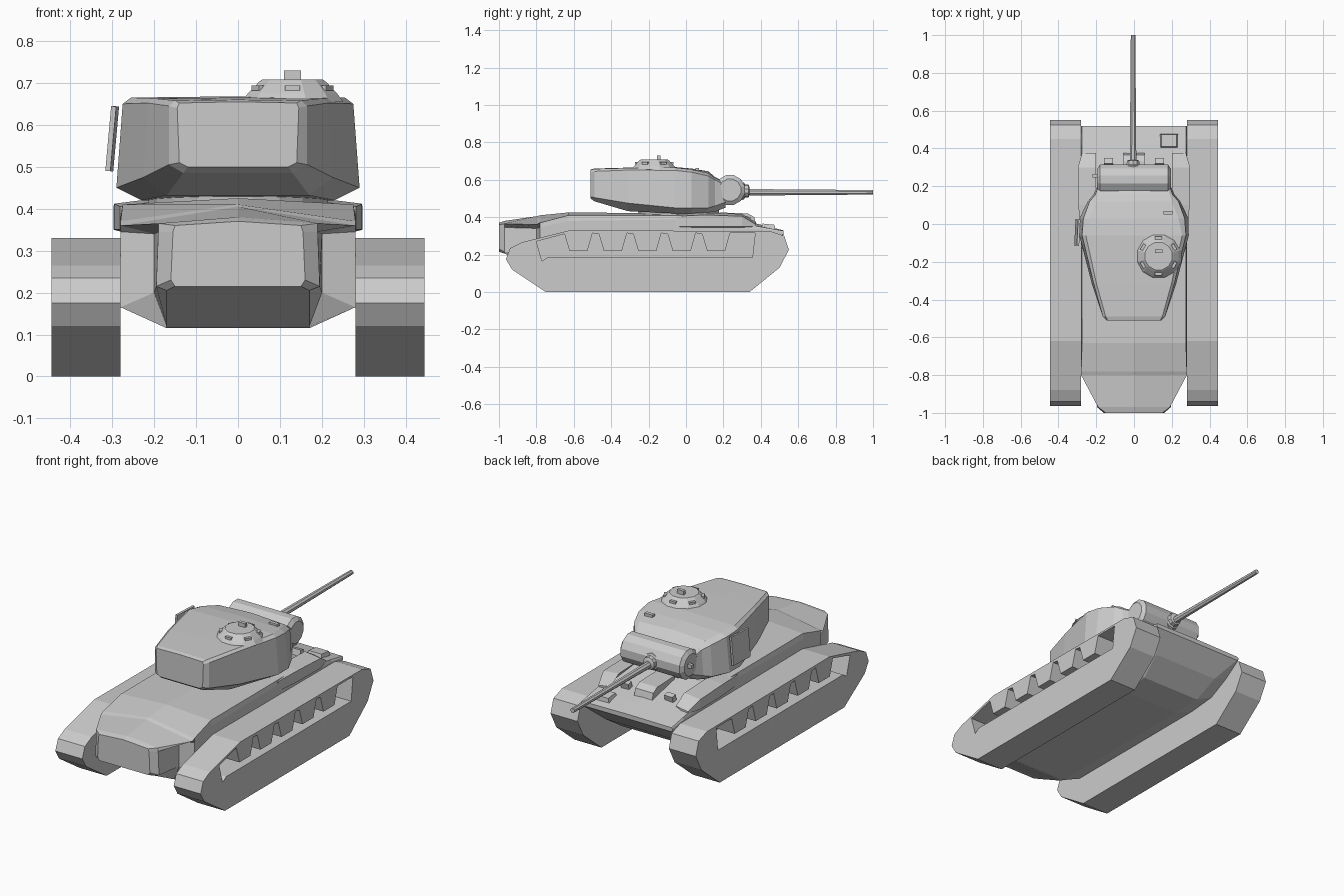
import bpy, bmesh, math
from mathutils import Vector


def make(name, bm):
    bmesh.ops.remove_doubles(bm, verts=bm.verts, dist=1e-5)
    bmesh.ops.recalc_face_normals(bm, faces=bm.faces)
    me = bpy.data.meshes.new(name)
    bm.to_mesh(me)
    bm.free()
    ob = bpy.data.objects.new(name, me)
    bpy.context.collection.objects.link(ob)
    return ob


def skin(name, rings):
    """Join matching closed rings of points and cap both ends."""
    bm = bmesh.new()
    vs = [[bm.verts.new(p) for p in r] for r in rings]
    n = len(vs[0])
    for a, b in zip(vs, vs[1:]):
        for i in range(n):
            j = (i + 1) % n
            bm.faces.new((a[i], a[j], b[j], b[i]))
    bm.faces.new(vs[0])
    bm.faces.new(vs[-1])
    return make(name, bm)


def loft(name, sections):
    """Symmetric loft: each section is (y, half outline from bottom to top)."""
    rings = []
    for y, half in sections:
        right = [(x, y, z) for x, z in half]
        left = [(-x, y, z) for x, z in reversed(half) if x > 0]
        rings.append(right + left)
    return skin(name, rings)


def prism_x(name, prof, x0, x1):
    return skin(name, [[(x, y, z) for y, z in prof] for x in (x0, x1)])


def turned(name, origin, axis, prof, n):
    """Ring stack along an axis; prof is (distance, radius)."""
    o = Vector(origin)
    rings = []
    for d, r in prof:
        ring = []
        for i in range(n):
            a = math.tau * (i + 0.5) / n
            u, v = r * math.cos(a), r * math.sin(a)
            p = {'x': (d, u, v), 'y': (u, d, v), 'z': (u, v, d)}[axis]
            ring.append(o + Vector(p))
        rings.append(ring)
    return skin(name, rings)


def box(name, loc, size, rot=(0, 0, 0), taper=1.0):
    x, y, z = (s / 2 for s in size)
    corners = ((-x, -y), (x, -y), (x, y), (-x, y))
    ob = skin(name, [[(a * k, b * k, h) for a, b in corners]
                     for h, k in ((-z, 1.0), (z, taper))])
    ob.location, ob.rotation_euler = loc, rot
    return ob


# Track units with a long side opening and hanging chute plates
track = [(-0.75, 0), (0.34, 0), (0.50, 0.13), (0.55, 0.225), (0.525, 0.30),
         (0.45, 0.325), (-0.62, 0.33), (-0.88, 0.265), (-0.94, 0.235),
         (-0.963, 0.175), (-0.93, 0.12)]
opening = [(-0.77, 0.165), (-0.74, 0.185), (0.355, 0.185), (0.37, 0.315)]
for i in reversed(range(5)):
    c = -0.575 + 0.184 * i
    opening += [(c + 0.075, 0.315), (c + 0.048, 0.22),
                (c - 0.048, 0.22), (c - 0.075, 0.31)]
opening += [(-0.67, 0.305), (-0.80, 0.27)]
for side, s in (("right", 1), ("left", -1)):
    body = prism_x("track_" + side, track, s * 0.28, s * 0.445)
    cut = prism_x("opening_cutter_" + side, opening, s * 0.30, s * 0.5)
    cut.hide_render = True
    cut.hide_viewport = True
    mod = body.modifiers.new("opening", 'BOOLEAN')
    mod.operation, mod.solver, mod.object = 'DIFFERENCE', 'EXACT', cut

# Hull from tail to glacis
loft("hull", [
    (-1.00, [(0.15, 0.215), (0.16, 0.23), (0.155, 0.345), (0.15, 0.36), (0, 0.37)]),
    (-0.97, [(0.17, 0.205), (0.195, 0.215), (0.19, 0.345), (0.19, 0.365), (0, 0.38)]),
    (-0.80, [(0.17, 0.12), (0.20, 0.20), (0.20, 0.34), (0.28, 0.36), (0, 0.405)]),
    (-0.78, [(0.17, 0.115), (0.28, 0.165), (0.28, 0.345), (0.28, 0.37), (0, 0.41)]),
    (-0.63, [(0.17, 0.115), (0.28, 0.165), (0.28, 0.38), (0.275, 0.41), (0, 0.425)]),
    (0.14, [(0.17, 0.115), (0.28, 0.165), (0.28, 0.39), (0.275, 0.41), (0, 0.42)]),
    (0.30, [(0.18, 0.13), (0.28, 0.18), (0.28, 0.34), (0.275, 0.365), (0, 0.385)]),
    (0.42, [(0.20, 0.21), (0.28, 0.24), (0.28, 0.335), (0.275, 0.345), (0, 0.355)]),
    (0.52, [(0.27, 0.305), (0.28, 0.31), (0.28, 0.322), (0.275, 0.327), (0, 0.33)]),
])

# Side bulges beside the turret ring
for side, s in (("right", 1), ("left", -1)):
    skin("ring_bulge_" + side, [
        [(s * 0.26, y, 0.34), (s * w, y, 0.35), (s * w, y, h), (s * 0.20, y, h + 0.012)]
        for y, w, h in ((-0.05, 0.281, 0.405), (0.10, 0.295, 0.412),
                        (0.30, 0.297, 0.405), (0.375, 0.275, 0.36))])

# Hoods and fittings on the glacis
prism_x("driver_hood", [(0.18, 0.36), (0.38, 0.345), (0.365, 0.40), (0.33, 0.42),
                        (0.18, 0.425)], -0.055, 0.055)
for side, s in (("right", 1), ("left", -1)):
    box("glacis_bracket_" + side, (s * 0.135, 0.33, 0.385), (0.05, 0.03, 0.035),
        (-0.25, 0, 0))
box("bow_hatch", (0.185, 0.44, 0.345), (0.10, 0.08, 0.035), (-0.1, 0, 0), 0.8)
turned("turret_ring", (0, -0.04, 0), 'z', [(0.40, 0.215), (0.44, 0.22)], 20)

# Cast turret
loft("turret", [
    (-0.51, [(0.12, 0.50), (0.14, 0.51), (0.145, 0.64), (0.14, 0.652), (0, 0.655)]),
    (-0.49, [(0.13, 0.485), (0.165, 0.505), (0.165, 0.645), (0.15, 0.658), (0, 0.66)]),
    (-0.31, [(0.17, 0.432), (0.225, 0.475), (0.215, 0.652), (0.20, 0.663), (0, 0.665)]),
    (-0.06, [(0.23, 0.42), (0.29, 0.45), (0.275, 0.65), (0.255, 0.665), (0, 0.668)]),
    (0.03, [(0.23, 0.42), (0.288, 0.45), (0.268, 0.64), (0.235, 0.655), (0, 0.66)]),
    (0.12, [(0.20, 0.425), (0.245, 0.45), (0.235, 0.62), (0.20, 0.635), (0, 0.645)]),
    (0.155, [(0.18, 0.43), (0.215, 0.46), (0.205, 0.60), (0.19, 0.61), (0, 0.615)]),
    (0.21, [(0.16, 0.45), (0.19, 0.48), (0.185, 0.57), (0.175, 0.58), (0, 0.585)]),
])
box("turret_side_plate", (-0.300, -0.045, 0.567), (0.012, 0.14, 0.155), (0, 0.09, -0.05))
box("sight_hood", (0.18, 0.06, 0.653), (0.05, 0.02, 0.02))

# Rounded mantlet, collar and gun
turned("mantlet", (0, 0.235, 0.545), 'x',
       [(-0.195, 0.06), (-0.18, 0.082), (0.18, 0.082), (0.195, 0.06)], 12)
turned("gun_collar", (-0.005, 0, 0.54), 'y',
       [(0.27, 0.055), (0.31, 0.045), (0.315, 0.036), (0.335, 0.034), (0.34, 0.02)], 10)
gun = turned("gun_barrel", (-0.005, 0, 0), 'y', [(0.0, 0.019), (0.69, 0.013)], 8)
gun.location = (0, 0.31, 0.533)
box("gun_sight", (-0.205, 0.255, 0.55), (0.03, 0.02, 0.02))

# Commander's cupola with vision blocks
turned("cupola", (0.13, -0.17, 0), 'z',
       [(0.655, 0.125), (0.675, 0.11), (0.703, 0.082), (0.708, 0.075)], 12)
for i in range(6):
    a = math.tau * (i + 0.5) / 6
    box("vision_block_%d" % i, (0.13 + 0.095 * math.cos(a), -0.17 + 0.095 * math.sin(a), 0.688),
        (0.015, 0.035, 0.012), (0, 0, a))
box("cupola_periscope", (0.13, -0.145, 0.717), (0.04, 0.018, 0.025))
